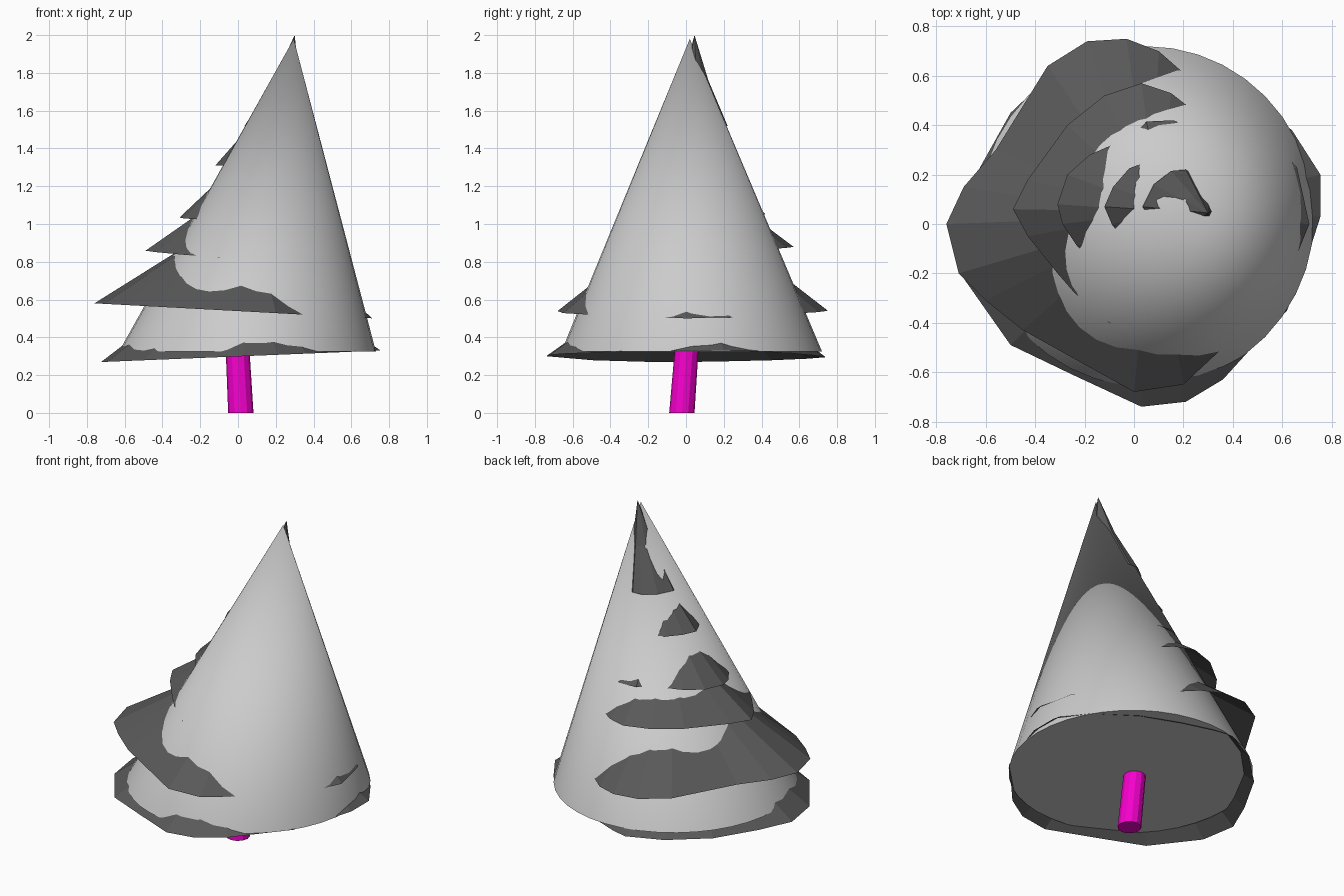
import bpy
from math import cos, sin, tau


def make(name, verts, faces, mat=None):
    me = bpy.data.meshes.new(name)
    me.from_pydata(verts, [], faces)
    ob = bpy.data.objects.new(name, me)
    bpy.context.collection.objects.link(ob)
    if mat:
        me.materials.append(mat)
    return ob


def colour(name, rgb):
    m = bpy.data.materials.new(name)
    m.diffuse_color = (*rgb, 1)
    return m


dark = colour("dark_grey", (0.1, 0.1, 0.1))
pink = colour("magenta", (0.9, 0.0, 0.6))


# One needle skirt: irregular tilted rim rising to an apex, open underneath
def tier(name, rim, z0, zx, zy, apex, pull=0.5):
    n = len(rim)
    low = [(x, y, z0 + zx * x + zy * y) for x, y in rim]
    mid = [(apex[0] + (x - apex[0]) * pull, apex[1] + (y - apex[1]) * pull,
            (z + apex[2]) / 2) for x, y, z in low]
    faces = []
    for i in range(n):
        j = (i + 1) % n
        faces += [(i, j, n + j, n + i), (n + i, n + j, 2 * n)]
    return make(name, low + mid + [apex], faces, dark)


# Big smooth leaning cone with a flat base
N = 40
base = [(0.05 + 0.68 * cos(tau * i / N), 0.03 + 0.69 * sin(tau * i / N), 0.325)
        for i in range(N)]
cone = make("foliage_cone", base + [(0.295, 0.02, 1.98)],
            [(i, (i + 1) % N, N) for i in range(N)] + [tuple(reversed(range(N)))])
for p in cone.data.polygons:
    p.use_smooth = len(p.vertices) == 3

# Leaning trunk
T = 12
tv = [(cx + r * cos(tau * i / T), cy + r * sin(tau * i / T), z)
      for cx, cy, z, r in ((0.015, -0.022, 0, 0.067), (-0.002, 0.003, 0.33, 0.063))
      for i in range(T)]
make("trunk", tv, [(i, (i + 1) % T, T + (i + 1) % T, T + i) for i in range(T)]
     + [tuple(reversed(range(T))), tuple(range(T, 2 * T))], pink)

# Skirts from bottom to top, rims counter-clockwise
tier("tier_1", [(-.725, 0), (-.69, -.22), (-.5, -.49), (-.25, -.61), (.03, -.74),
                (.21, -.72), (.36, -.63), (.46, -.52), (.62, -.35), (.72, -.08),
                (.755, .03), (.755, .2), (.64, .38), (.42, .55), (.2, .65), (0, .72),
                (-.1, .74), (-.3, .64), (-.5, .45), (-.64, .2)],
     .299, .041, 0, (.02, .02, .84))
tier("tier_2", [(-.76, 0), (-.71, -.2), (-.6, -.31), (-.45, -.43), (0, -.68),
                (.2, -.65), (.34, -.52), (.52, -.38), (.65, -.15), (.71, 0),
                (.66, .23), (.5, .4), (.35, .5), (.18, .63), (.1, .7), (-.03, .75),
                (-.19, .74), (-.35, .64), (-.56, .3), (-.69, .15)],
     .539, -.054, 0, (.07, .03, 1.1))
tier("tier_3", [(-.49, .06), (-.43, -.05), (-.31, -.2), (-.24, -.28), (-.1, -.4),
                (.03, -.445), (.2, -.4), (.4, -.25), (.53, 0), (.5, .2), (.38, .37),
                (.24, .46), (.15, .53), (.03, .57), (-.12, .52), (-.27, .4),
                (-.43, .18)],
     .845, -.02, .06, (.1, .05, 1.27))
tier("tier_4", [(-.31, .08), (-.29, 0), (-.23, -.09), (-.08, -.22), (.15, -.32),
                (.35, -.2), (.45, 0), (.42, .2), (.3, .36), (.16, .42), (.05, .415),
                (0, .36), (-.18, .28), (-.27, .2)],
     1.03, 0, .05, (.13, .05, 1.45))
tier("tier_5", [(-.12, .07), (-.09, 0), (.05, -.18), (.2, -.2), (.35, -.12),
                (.42, .05), (.35, .2), (.22, .28), (.1, .27), (-.02, .225),
                (-.085, .15)],
     1.31, 0, 0, (.18, .05, 1.65))
tier("tier_6", [(.035, .07), (.12, -.08), (.24, -.11), (.34, -.05), (.36, .07),
                (.3, .16), (.21, .22), (.15, .215), (.08, .16)],
     1.52, 0, 0, (.30, .045, 2.0), .42)
